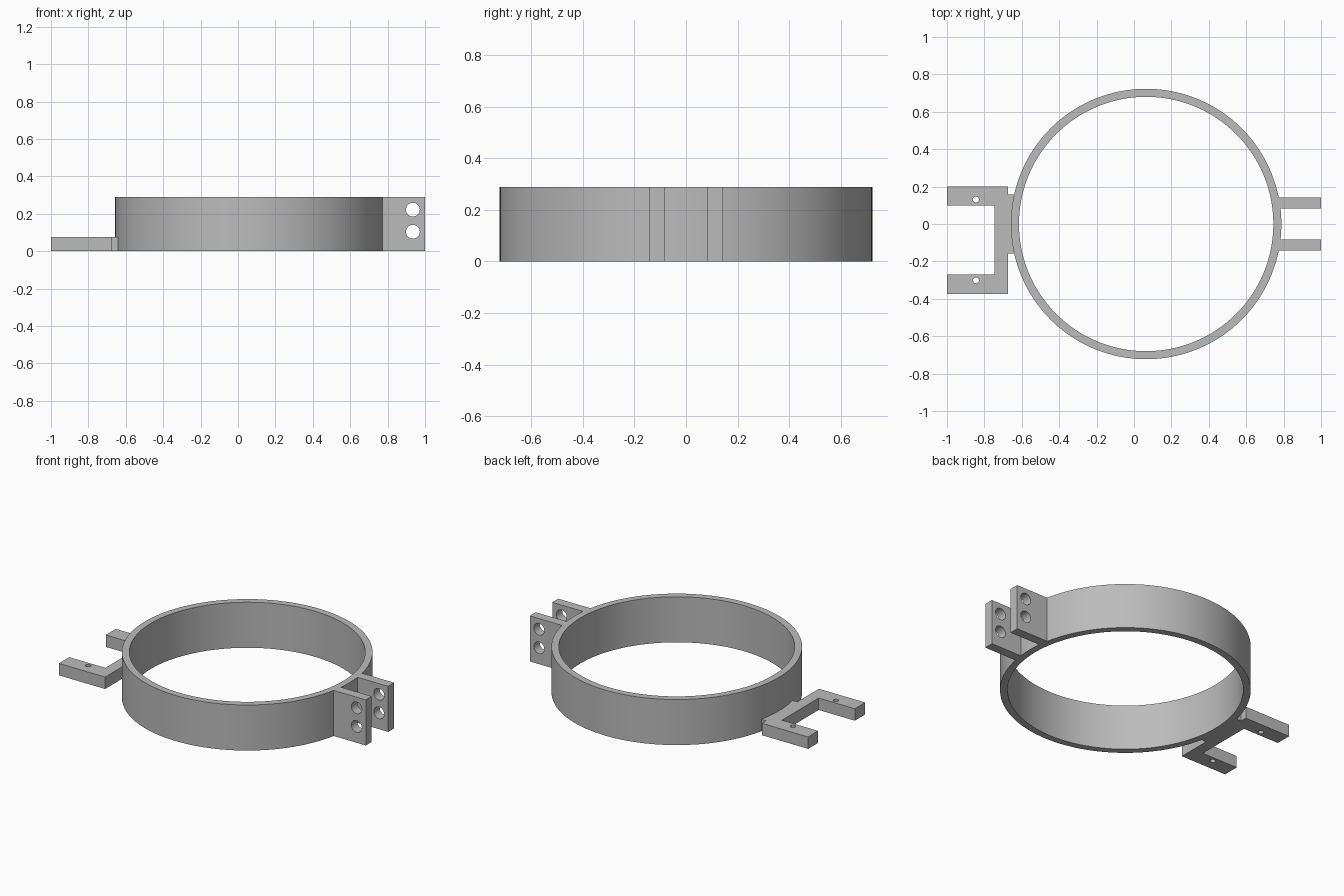
import bpy, bmesh, math

if "Cube" in bpy.data.objects:
    bpy.data.objects.remove(bpy.data.objects["Cube"])

CX, R_OUT, R_IN = 0.065, 0.723, 0.68      # ring centre and radii
H, BRACKET_H = 0.29, 0.076

grey = bpy.data.materials.new("plain grey")
grey.diffuse_color = (0.5, 0.5, 0.5, 1)
grey.use_nodes = True
grey.node_tree.nodes["Principled BSDF"].inputs["Base Color"].default_value = grey.diffuse_color


def prism(name, outline, height):
    """Extrude a closed xy outline upwards from z = 0."""
    bm = bmesh.new()
    base = bm.faces.new([bm.verts.new((x, y, 0)) for x, y in outline])
    ext = bmesh.ops.extrude_face_region(bm, geom=[base])
    top = [v for v in ext["geom"] if isinstance(v, bmesh.types.BMVert)]
    bmesh.ops.translate(bm, verts=top, vec=(0, 0, height))
    bmesh.ops.recalc_face_normals(bm, faces=bm.faces)
    mesh = bpy.data.meshes.new(name)
    bm.to_mesh(mesh)
    bm.free()
    mesh.materials.append(grey)
    ob = bpy.data.objects.new(name, mesh)
    bpy.context.collection.objects.link(ob)
    return ob


def drill(ob, radius, depth, location, rotation=(0, 0, 0)):
    """Cut a round hole through the part."""
    bpy.ops.mesh.primitive_cylinder_add(vertices=32, radius=radius, depth=depth,
                                        location=location, rotation=rotation)
    cutter = bpy.context.object
    cutter.name = "hole_cutter"
    cutter.data.materials.append(grey)
    cutter.hide_render = True
    cutter.hide_set(True)
    mod = ob.modifiers.new("hole", "BOOLEAN")
    mod.operation, mod.solver, mod.object = "DIFFERENCE", "EXACT", cutter


def smooth(ob):
    bpy.ops.object.select_all(action="DESELECT")
    ob.select_set(True)
    bpy.context.view_layer.objects.active = ob
    bpy.ops.object.shade_smooth_by_angle(angle=math.radians(30))


def arc_points(y0, y1, side, n=8):
    """Points on the ring's outer wall between two y values."""
    ys = [y0 + (y1 - y0) * i / n for i in range(n + 1)]
    return [(CX + side * math.sqrt((R_OUT - 0.002) ** 2 - y * y), y) for y in ys]


# Clamp ring: rectangular section swept round the vertical axis
bm = bmesh.new()
N = 128
loops = [[bm.verts.new((CX + r * math.cos(2 * math.pi * i / N),
                        r * math.sin(2 * math.pi * i / N), z)) for i in range(N)]
         for r, z in ((R_OUT, 0), (R_OUT, H), (R_IN, H), (R_IN, 0))]
for k in range(4):
    a, b = loops[k], loops[(k + 1) % 4]
    for i in range(N):
        j = (i + 1) % N
        bm.faces.new((a[i], a[j], b[j], b[i]))
bmesh.ops.recalc_face_normals(bm, faces=bm.faces)
mesh = bpy.data.meshes.new("clamp_ring")
bm.to_mesh(mesh)
bm.free()
mesh.materials.append(grey)
ring = bpy.data.objects.new("clamp_ring", mesh)
bpy.context.collection.objects.link(ring)
smooth(ring)

# Pair of bolt ears, each with two cross holes
for side, label in ((-1, "front"), (1, "back")):
    y0, y1 = sorted((side * 0.083, side * 0.143))
    ear = prism(label + "_bolt_ear", [(1, y1), (1, y0)] + arc_points(y0, y1, 1), H)
    for z in (0.104, 0.222):
        drill(ear, 0.037, 0.2, (0.935, side * 0.113, z), (math.pi / 2, 0, 0))
    smooth(ear)

# Forked bracket, with a short neck meeting the ring
bracket = prism("forked_bracket", [
    (-1, 0.2), (-1, 0.099), (-0.745, 0.099), (-0.745, -0.27), (-1, -0.27),
    (-1, -0.374), (-0.674, -0.374), (-0.674, -0.157)]
    + arc_points(-0.157, 0.157, -1, 12)
    + [(-0.674, 0.157), (-0.674, 0.2)], BRACKET_H)
for y in (0.131, -0.301):
    drill(bracket, 0.016, 0.3, (-0.845, y, BRACKET_H / 2))
smooth(bracket)
